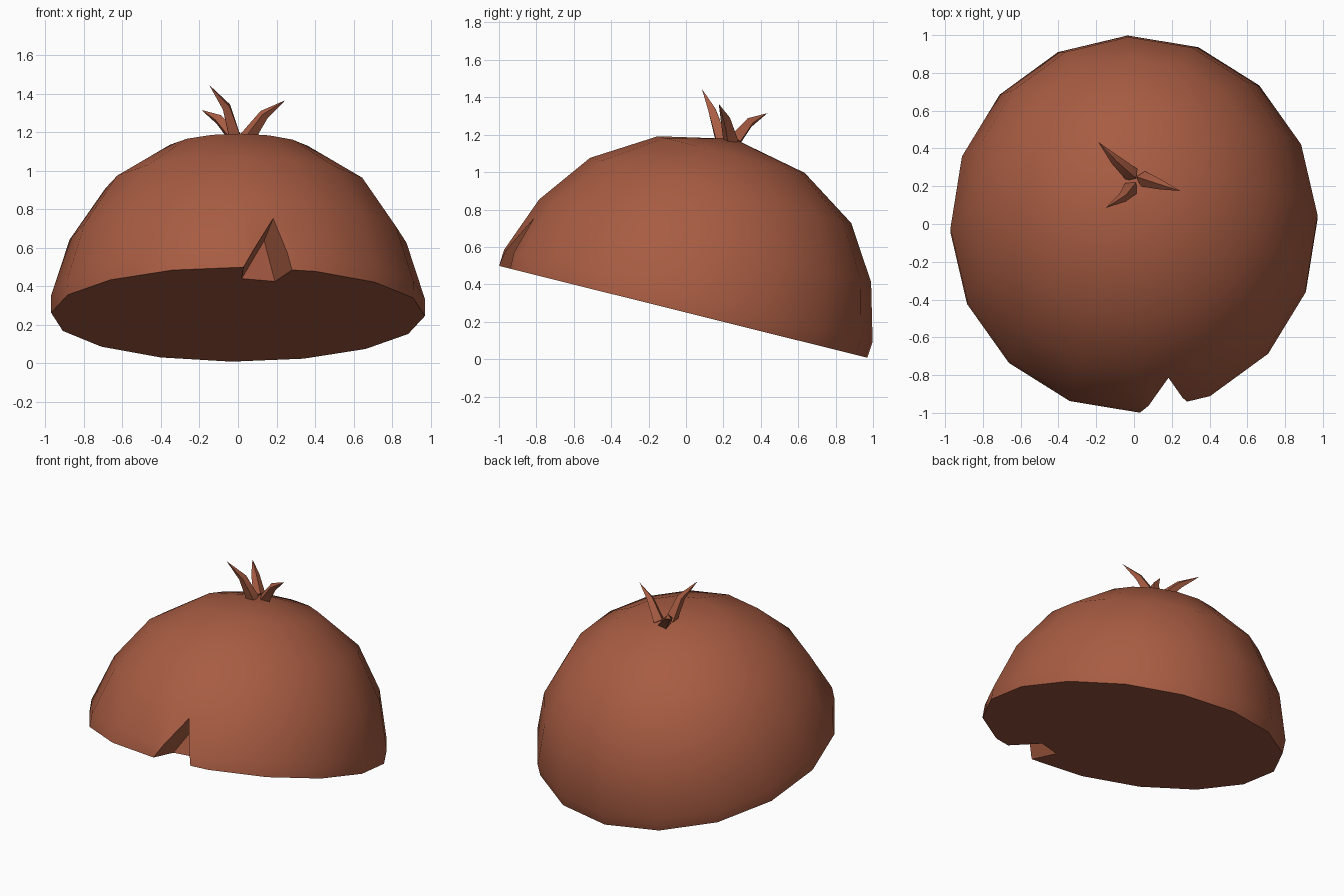
import bpy, bmesh, math
from mathutils import Vector, Matrix

cube = bpy.data.objects.get("Cube")
if cube:
    bpy.data.objects.remove(cube, do_unlink=True)

# Single clay-brown material
brown = bpy.data.materials.new("clay_brown")
colour = (0.39, 0.107, 0.055, 1)
brown.use_nodes = True
brown.diffuse_color = colour
shader = next(n for n in brown.node_tree.nodes if n.type == 'BSDF_PRINCIPLED')
shader.inputs["Base Color"].default_value = colour
shader.inputs["Roughness"].default_value = 0.8


def make_object(name, bm):
    bmesh.ops.recalc_face_normals(bm, faces=bm.faces[:])
    mesh = bpy.data.meshes.new(name)
    bm.to_mesh(mesh)
    bm.free()
    mesh.materials.append(brown)
    obj = bpy.data.objects.new(name, mesh)
    bpy.context.collection.objects.link(obj)
    return obj


def skin(bm, rings, tip):
    """Join equal rings with quads, close the start and fan to a tip."""
    n = len(rings[0])
    for low, high in zip(rings, rings[1:]):
        for i in range(n):
            j = (i + 1) % n
            bm.faces.new((low[i], low[j], high[j], high[i]))
    for i in range(n):
        bm.faces.new((rings[-1][i], rings[-1][(i + 1) % n], tip))
    bm.faces.new(rings[0][::-1])


def smooth(obj, degrees):
    bpy.ops.object.select_all(action='DESELECT')
    obj.select_set(True)
    bpy.context.view_layer.objects.active = obj
    bpy.ops.object.shade_smooth_by_angle(angle=math.radians(degrees))


# Dome: sixteen-sided rings of (height, radius, backward shift), tilted back
SIDES = 16
PROFILE = [(0, 1.015, 0), (0.09, 1.016, 0.006), (0.397, 0.915, 0.022),
           (0.678, 0.72, 0.037), (0.878, 0.405, 0.046)]
bm = bmesh.new()
rings = []
for h, r, shift in PROFILE:
    ring = []
    for i in range(SIDES):
        a = math.tau * i / SIDES + math.radians(2)
        ring.append(bm.verts.new((0.957 * r * math.cos(a), r * math.sin(a) + shift, h)))
    rings.append(ring)
skin(bm, rings, bm.verts.new((0, 0.042, 0.963)))
tilt = Matrix.Translation((0, -0.015, 0.253)) @ Matrix.Rotation(math.radians(-14), 4, 'X')
bm.transform(tilt)
dome = make_object("dome_shell", bm)

# Doorway notch: wedge cutter from its corners, extended past the shell
left_out, left_in = Vector((0.03, -1.0, 0.5)), Vector((0.02, -0.76, 0.44))
right_out, right_in = Vector((0.28, -0.94, 0.485)), Vector((0.19, -0.7, 0.43))
peak_out, peak_in = Vector((0.19, -0.84, 0.77)), Vector((0.136, -0.654, 0.636))
bm = bmesh.new()
for p in (peak_in, peak_out + (peak_out - peak_in)):
    bm.verts.new(p)
for outer, inner in ((left_out, left_in), (right_out, right_in)):
    bm.verts.new(inner + 0.4 * (inner - peak_in))
    bm.verts.new(outer + 0.8 * (outer - inner) + 0.5 * (outer - peak_out))
bmesh.ops.convex_hull(bm, input=bm.verts[:])
cutter = make_object("doorway_cutter", bm)
cutter.hide_render = True

cut = dome.modifiers.new("doorway", 'BOOLEAN')
cut.operation = 'DIFFERENCE'
cut.solver = 'EXACT'
cut.object = cutter
bpy.context.view_layer.objects.active = dome
bpy.ops.object.modifier_apply(modifier=cut.name)
bpy.data.objects.remove(cutter, do_unlink=True)
smooth(dome, 40)


# Three curved, pointed sprouts at the crown: base, bend, tip
def sprout(name, base, bend, tip):
    base, bend, tip = Vector(base), Vector(bend), Vector(tip)
    bm = bmesh.new()
    rings = []
    for centre, axis, r in ((base, bend - base, 0.042), (bend, tip - base, 0.027)):
        turn = axis.to_track_quat('Z', 'Y')
        rings.append([bm.verts.new(centre + turn @ Vector((r * math.cos(a), r * math.sin(a), 0)))
                      for a in (math.tau * i / 4 for i in range(4))])
    skin(bm, rings, bm.verts.new(tip))
    smooth(make_object(name, bm), 30)


sprout("front_sprout", (-0.015, 0.19, 1.17), (-0.06, 0.14, 1.33), (-0.15, 0.085, 1.445))
sprout("left_sprout", (0.045, 0.24, 1.165), (0.135, 0.21, 1.29), (0.245, 0.175, 1.365))
sprout("back_sprout", (-0.01, 0.26, 1.165), (-0.1, 0.34, 1.265), (-0.19, 0.435, 1.315))
